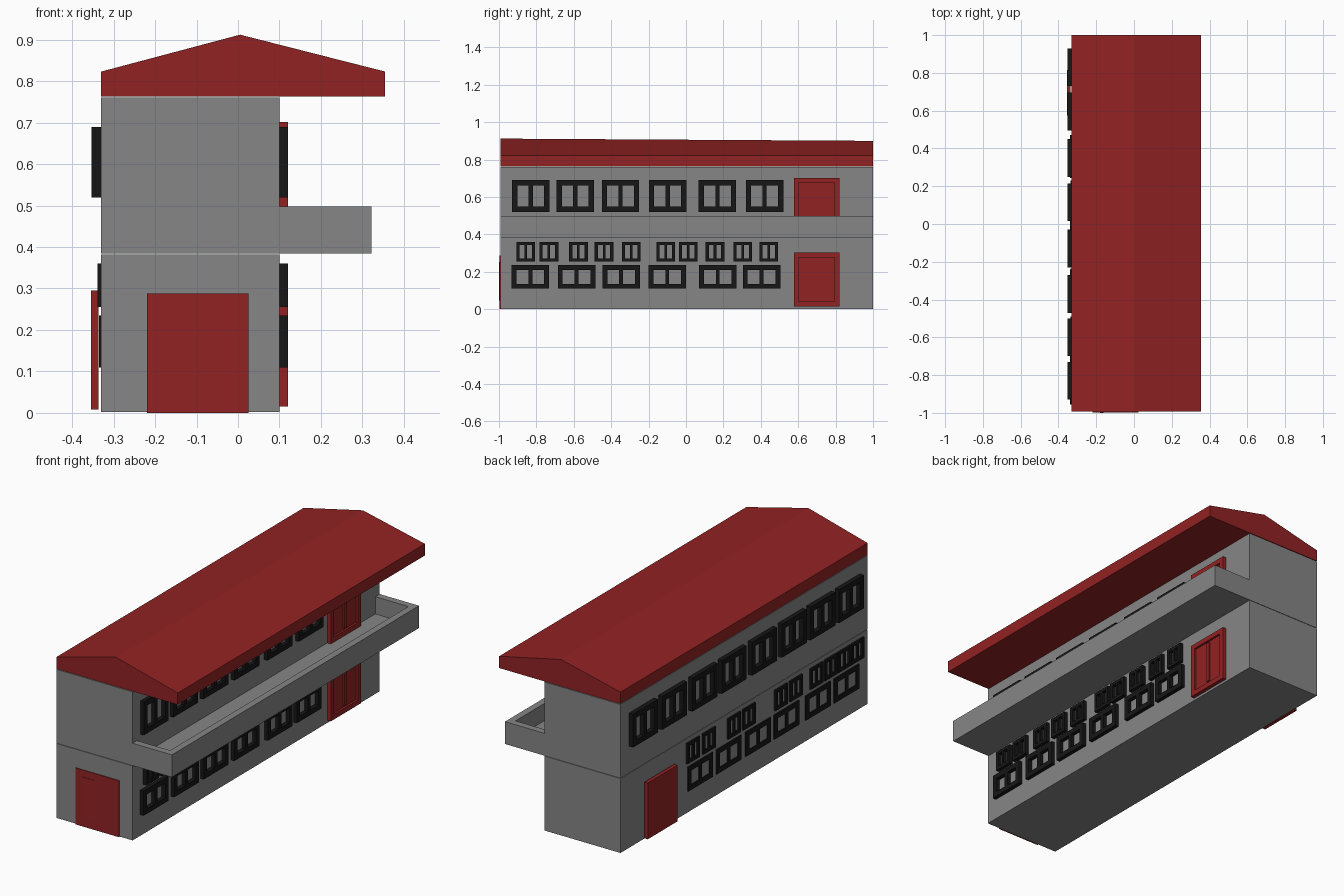
import bpy, bmesh

if "Cube" in bpy.data.objects:
    bpy.data.objects.remove(bpy.data.objects["Cube"])

def material(name, color):
    m = bpy.data.materials.new(name)
    m.diffuse_color = color
    m.use_nodes = True
    m.node_tree.nodes["Principled BSDF"].inputs["Base Color"].default_value = m.diffuse_color
    return m

RED = material("red_paint", (0.29, 0.016, 0.017, 1))
BLACK = material("black_frame", (0.008, 0.008, 0.008, 1))
GREY = material("grey_wall", (0.24, 0.24, 0.24, 1))

def finish(name, bm, mat):
    bmesh.ops.recalc_face_normals(bm, faces=bm.faces)
    me = bpy.data.meshes.new(name)
    bm.to_mesh(me)
    bm.free()
    ob = bpy.data.objects.new(name, me)
    bpy.context.collection.objects.link(ob)
    me.materials.append(mat)
    return ob

def add_box(bm, x, y, z):
    """Add a box from (min, max) ranges and return its faces."""
    verts = bmesh.ops.create_cube(bm, size=1)["verts"]
    for v in verts:
        v.co = [r[0] + (c + 0.5) * (r[1] - r[0]) for c, r in zip(v.co, (x, y, z))]
    return list({f for v in verts for f in v.link_faces})

def box(name, x, y, z, mat):
    bm = bmesh.new()
    add_box(bm, x, y, z)
    return finish(name, bm, mat)

def recess(bm, faces, axis, sign, margin, depth):
    """Inset the face pointing along an axis, then step it along that axis."""
    bm.normal_update()
    face = next(f for f in faces if f.normal[axis] * sign > 0.9)
    for thickness in (margin, 0.0005):
        bmesh.ops.inset_individual(bm, faces=[face], thickness=thickness)
    for v in face.verts:
        v.co[axis] += depth

def window(name, x, yc, width, z, frame):
    """Two-pane window: outer frame bars and one mullion."""
    bm = bmesh.new()
    y0, y1 = yc - width / 2, yc + width / 2
    add_box(bm, x, (y0, y1), (z[0], z[0] + frame))
    add_box(bm, x, (y0, y1), (z[1] - frame, z[1]))
    inner = (z[0] + frame, z[1] - frame)
    add_box(bm, x, (y0, y0 + frame), inner)
    add_box(bm, x, (y1 - frame, y1), inner)
    add_box(bm, x, (yc - frame * 0.4, yc + frame * 0.4), inner)
    finish(name, bm, BLACK)

# Two storeys of the building, with a fine seam between them
Y = (-0.993, 1.0)
box("ground_floor", (-0.33, 0.10), Y, (0.002, 0.382), GREY)
box("upper_floor", (-0.33, 0.10), Y, (0.384, 0.76), GREY)

# Balcony tray with parapet on three sides
box("balcony_floor", (0.10, 0.322), Y, (0.384, 0.41), GREY)
box("balcony_front_parapet", (0.287, 0.322), Y, (0.41, 0.498), GREY)
for label, y in (("front", (-0.993, -0.958)), ("back", (0.965, 1.0))):
    box(f"balcony_{label}_end_parapet", (0.10, 0.287), y, (0.41, 0.498), GREY)

# Gabled roof, its ridge dropping slightly to the back
bm = bmesh.new()
ends = []
for y, ridge in ((-0.993, 0.912), (1.0, 0.90)):
    profile = [(-0.33, 0.763), (0.355, 0.763), (0.355, 0.823),
               (0.005, ridge), (-0.33, 0.823)]
    ends.append([bm.verts.new((x, y, z)) for x, z in profile])
    bm.faces.new(ends[-1])
for i in range(5):
    j = (i + 1) % 5
    bm.faces.new((ends[0][i], ends[0][j], ends[1][j], ends[1][i]))
finish("roof", bm, RED)

# Windows on the two long walls
upper_right = [-0.83, -0.592, -0.35, -0.098, 0.168, 0.42]
upper_left = [-0.83, -0.60, -0.37, -0.13, 0.115, 0.35, 0.595, 0.83]
large_right = [-0.832, -0.585, -0.347, -0.10, 0.17, 0.404]
large_left = [0.36, 0.13, -0.106, -0.336, -0.59, -0.82]
small_right = [-0.857, -0.733, -0.575, -0.438, -0.293, -0.108, 0.012, 0.155, 0.303, 0.443]
small_left = [0.42, 0.293, 0.09, -0.03, -0.29, -0.41, -0.575, -0.69, -0.80, -0.905]
rows = [
    ("right_upper_window", (0.10, 0.12), upper_right, 0.20, (0.52, 0.69), 0.028),
    ("left_upper_window", (-0.353, -0.33), upper_left, 0.20, (0.52, 0.69), 0.028),
    ("right_lower_window", (0.10, 0.12), large_right, 0.20, (0.11, 0.235), 0.026),
    ("left_lower_window", (-0.335, -0.33), large_left, 0.20, (0.11, 0.235), 0.026),
    ("right_transom_window", (0.10, 0.12), small_right, 0.10, (0.255, 0.36), 0.017),
    ("left_transom_window", (-0.339, -0.33), small_left, 0.10, (0.255, 0.36), 0.017),
]
for name, x, centres, width, z, frame in rows:
    for i, yc in enumerate(centres):
        window(f"{name}_{i + 1}", x, yc, width, z, frame)

# Front door with a raised panel that tapers flush to the right
box("front_door", (-0.22, 0.025), (-0.997, -0.993), (0.0, 0.288), RED)
bm = bmesh.new()
add_box(bm, (-0.18, -0.10), (-1.0, -0.996), (0.047, 0.253))
for v in bm.verts:
    if v.co.x > -0.14 and v.co.y < -0.998:
        v.co.y = -0.997
finish("front_door_panel", bm, RED)

# Double-panel doors on the right wall, ground level and balcony
for name, z in (("right_door", (0.015, 0.302)), ("balcony_door", (0.41, 0.702))):
    bm = bmesh.new()
    faces = add_box(bm, (0.10, 0.12), (0.577, 0.82), z)
    recess(bm, faces, 0, 1, 0.036, -0.010)
    add_box(bm, (0.109, 0.118), (0.69, 0.71), (z[0] + 0.036, z[1] - 0.036))
    finish(name, bm, RED)

# Plain door just proud of the left wall
box("left_door", (-0.355, -0.336), (0.575, 0.815), (0.008, 0.295), RED)
